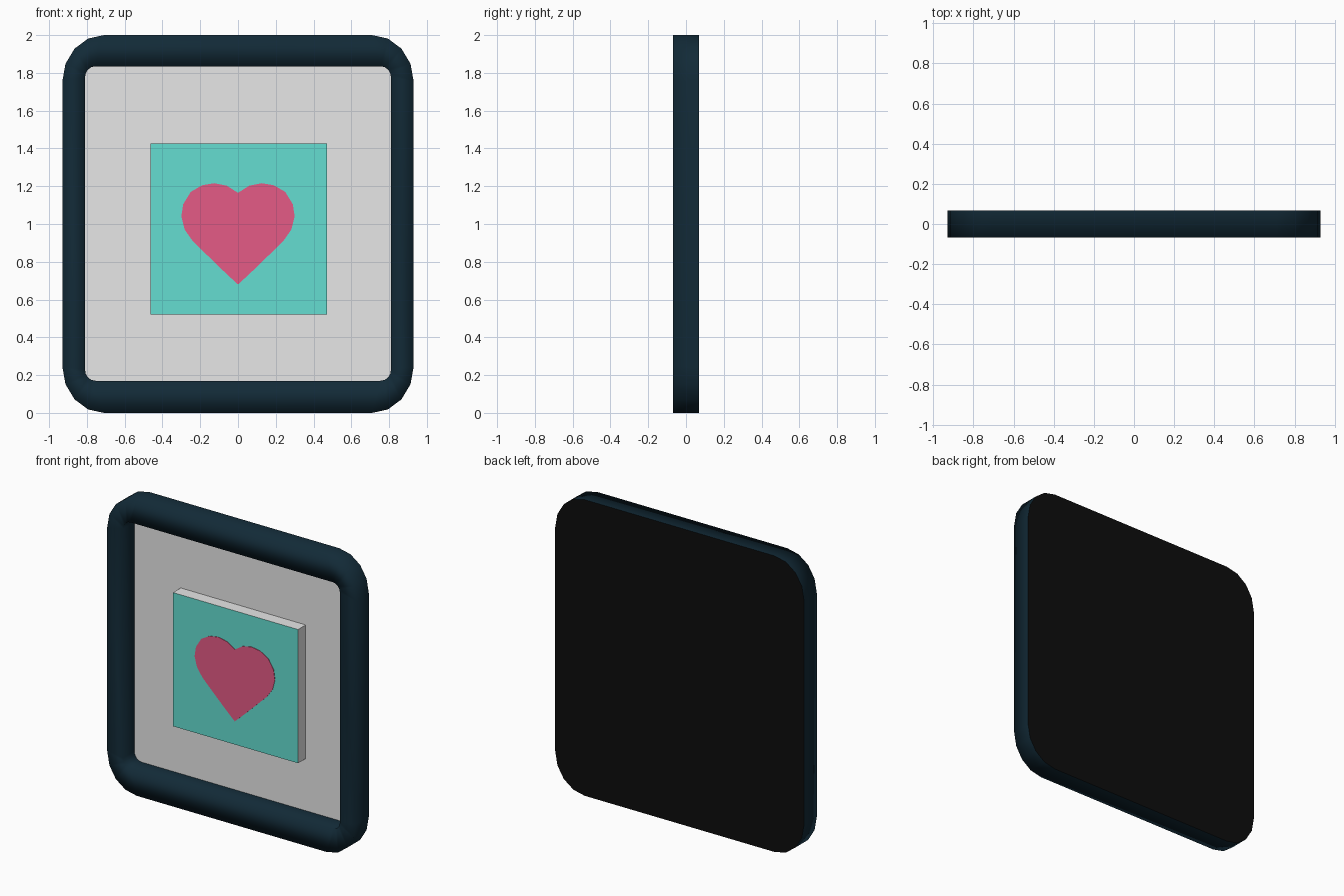
import bpy
import math

if "Cube" in bpy.data.objects:
    bpy.data.objects.remove(bpy.data.objects["Cube"])


def material(name, rgb):
    m = bpy.data.materials.new(name)
    m.diffuse_color = (*rgb, 1.0)
    m.use_nodes = True
    m.node_tree.nodes["Principled BSDF"].inputs["Base Color"].default_value = m.diffuse_color
    return m


NAVY = material("dark navy", (0.006, 0.023, 0.038))
BLACK = material("black", (0.004, 0.004, 0.004))
GREY = material("light grey", (0.8, 0.8, 0.8))
TEAL = material("teal", (0.13, 0.73, 0.64))
PINK = material("pink", (0.78, 0.105, 0.24))


def add_object(name, verts, faces, *mats):
    mesh = bpy.data.meshes.new(name)
    mesh.from_pydata(verts, [], faces)
    for m in mats:
        mesh.materials.append(m)
    mesh.update()
    ob = bpy.data.objects.new(name, mesh)
    bpy.context.collection.objects.link(ob)
    return ob


def rounded_rect(hx, z0, z1, rx, rz, segs=4):
    """Outline in x/z, counter-clockwise seen from the front."""
    pts = []
    corners = [(hx - rx, z1 - rz), (-hx + rx, z1 - rz),
               (-hx + rx, z0 + rz), (hx - rx, z0 + rz)]
    for q, (cx, cz) in enumerate(corners):
        for i in range(segs + 1):
            a = math.pi / 2 * (q + i / segs)
            pts.append((cx + rx * math.cos(a), cz + rz * math.sin(a)))
    return pts


def at_depth(pts, y):
    return [(x, y, z) for x, z in pts]


def prism(name, pts, front, back, *mats):
    """Extruded outline; face 0 is the front."""
    n = len(pts)
    faces = [list(range(n)), list(range(2 * n - 1, n - 1, -1))]
    faces += [(i, n + i, n + (i + 1) % n, (i + 1) % n) for i in range(n)]
    return add_object(name, at_depth(pts, front) + at_depth(pts, back), faces, *mats)


FRONT, BACK, PANEL = -0.068, 0.068, 0.05
outer = rounded_rect(0.93, 0.0, 2.0, 0.22, 0.245)
inner = rounded_rect(0.81, 0.17, 1.835, 0.055, 0.058)
n = len(outer)

# Frame: outer side, front ring and inner wall, smoothly shaded
loops = [at_depth(outer, BACK), at_depth(outer, FRONT),
         at_depth(inner, FRONT), at_depth(inner, PANEL)]
faces = [(k * n + i, k * n + (i + 1) % n, (k + 1) * n + (i + 1) % n, (k + 1) * n + i)
         for k in range(3) for i in range(n)]
frame = add_object("frame", sum(loops, []), faces, NAVY)
for p in frame.data.polygons:
    p.use_smooth = True

# Flat back cover and recessed mount board
add_object("back_cover", at_depth(outer, BACK), [list(range(n - 1, -1, -1))], BLACK)
add_object("mount_board", at_depth(inner, PANEL), [list(range(n))], GREY)

# Raised picture block with a painted front
block = [(-0.463, 0.522), (0.471, 0.522), (0.471, 1.425), (-0.463, 1.425)]
picture = prism("picture_block", block, -0.032, PANEL, GREY, TEAL)
picture.data.polygons[0].material_index = 1

# Heart as a thin plate, mirrored from its right half
half = [(0.06, 0.735), (0.15, 0.822), (0.24, 0.91), (0.282, 0.97), (0.30, 1.04),
        (0.29, 1.105), (0.25, 1.17), (0.19, 1.205), (0.125, 1.216), (0.06, 1.203)]
heart = [(0, 0.68)] + half + [(0, 1.165)] + [(-x, z) for x, z in reversed(half)]
prism("heart", heart, -0.035, -0.031, PINK)
